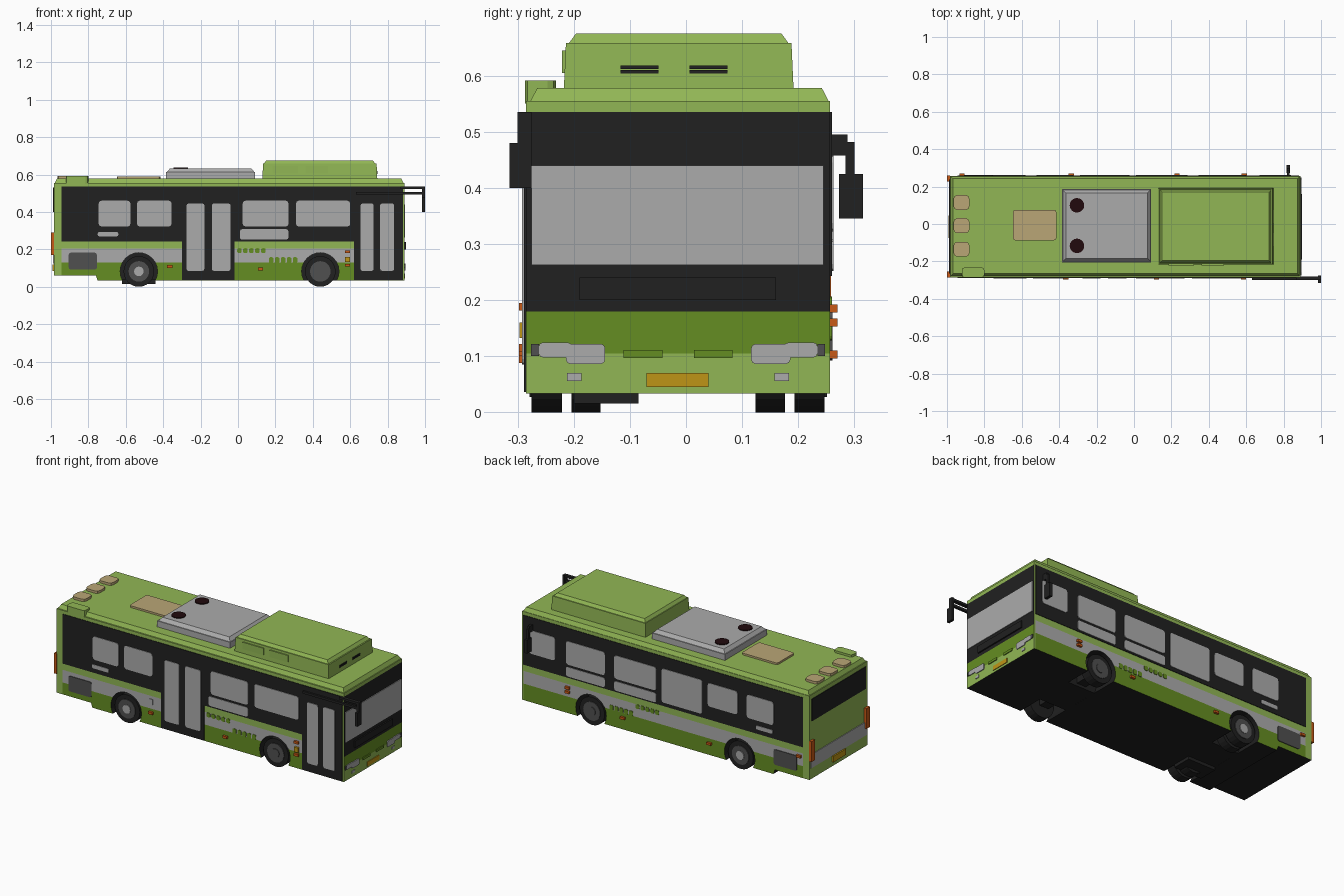
import bpy, bmesh, math
from mathutils import Vector

if "Cube" in bpy.data.objects:
    bpy.data.objects.remove(bpy.data.objects["Cube"])

COLOURS = {
    "light_green": (0.285, 0.47, 0.09), "dark_green": (0.13, 0.27, 0.016),
    "silver": (0.41, 0.41, 0.41), "black": (0.015, 0.015, 0.015),
    "tan": (0.49, 0.38, 0.18), "orange": (0.58, 0.10, 0.008),
    "amber": (0.52, 0.30, 0.008), "maroon": (0.015, 0.003, 0.004),
    "dark_grey": (0.08, 0.08, 0.08),
}
MATS = {}
for key, rgb in COLOURS.items():
    m = bpy.data.materials.new(key)
    m.use_nodes = True
    m.diffuse_color = (*rgb, 1)
    m.node_tree.nodes["Principled BSDF"].inputs["Base Color"].default_value = (*rgb, 1)
    MATS[key] = m

YR, YL, YC = -0.285, 0.257, -0.014     # right wall, left wall, middle
XR, XF = -0.985, 0.89                  # rear and front faces
WHEELS, WZ = (-0.53, 0.44), 0.082


def finish(name, bm, mats):
    bmesh.ops.recalc_face_normals(bm, faces=bm.faces)
    me = bpy.data.meshes.new(name)
    bm.to_mesh(me)
    bm.free()
    for k in mats:
        me.materials.append(MATS[k])
    ob = bpy.data.objects.new(name, me)
    bpy.context.collection.objects.link(ob)
    return ob


def box(name, x, y, z, mat, round_axis=None, radius=0.0, taper=0.0):
    """Box from ranges; optionally rounds edges along one axis or insets the top."""
    bm = bmesh.new()
    bmesh.ops.create_cube(bm, size=1)
    for v in bm.verts:
        top = v.co.z > 0
        for i, (a, b) in enumerate((x, y, z)):
            s = v.co[i]
            v.co[i] = (a + b) / 2 + s * (b - a)
            if top and i < 2:
                v.co[i] -= math.copysign(taper, s)
    if round_axis is not None:
        edges = [e for e in bm.edges
                 if abs((e.verts[0].co - e.verts[1].co).normalized()[round_axis]) > 0.9]
        bmesh.ops.bevel(bm, geom=edges, offset=radius, segments=2, profile=0.5, affect='EDGES')
    return finish(name, bm, [mat])


def side_plate(name, side, x, z, mat, out=0.003, radius=0.0):
    """Thin plate on the right (-1) or left (+1) wall."""
    y = (YR - out, YR + 0.002) if side < 0 else (YL - 0.002, YL + out)
    return box(name, x, y, z, mat, 1 if radius else None, radius)


def front_plate(name, y, z, mat, out=0.004, radius=0.0):
    return box(name, (XF - 0.002, XF + out), y, z, mat, 0 if radius else None, radius)


def rear_plate(name, y, z, mat, out=0.004):
    return box(name, (XR - out, XR + 0.002), y, z, mat)


def disc(name, centre, radius, depth, axis, mat, sides=24, r2=None):
    bm = bmesh.new()
    bmesh.ops.create_cone(bm, cap_ends=True, segments=sides, radius1=radius,
                          radius2=radius if r2 is None else r2, depth=depth)
    rot = Vector((0, 0, 1)).rotation_difference(Vector(axis)).to_matrix()
    for v in bm.verts:
        v.co = rot @ v.co + Vector(centre)
    return finish(name, bm, [mat])


# Body shell: side outline with wheel arches, extruded across, coloured by height
outline = [(XR, 0.06), (-0.76, 0.06), (-0.75, 0.033)]
for wx in WHEELS:
    for i in range(17):
        a = math.radians(209 - 238 * i / 16)
        outline.append((wx + 0.1 * math.cos(a), WZ + 0.1 * math.sin(a)))
outline += [(XF, 0.033), (XF, 0.555), (XR, 0.555)]
bm = bmesh.new()
face = bm.faces.new([bm.verts.new((x, YR, z)) for x, z in outline])
ext = bmesh.ops.extrude_face_region(bm, geom=[face])
bmesh.ops.translate(bm, vec=(0, YL - YR, 0),
                    verts=[g for g in ext["geom"] if isinstance(g, bmesh.types.BMVert)])
bmesh.ops.recalc_face_normals(bm, faces=bm.faces)
bmesh.ops.triangulate(bm, faces=bm.faces)
cuts = [((0, 0, z), (0, 0, 1)) for z in (0.105, 0.13, 0.18, 0.205, 0.535)]
cuts += [((x, 0, 0), (1, 0, 0)) for x in (-0.945, 0.882)]
for co, no in cuts:
    bmesh.ops.bisect_plane(bm, geom=bm.verts[:] + bm.edges[:] + bm.faces[:],
                           plane_co=co, plane_no=no)
names = ["light_green", "dark_green", "silver", "black"]
for f in bm.faces:
    c, n = f.calc_center_median(), f.normal
    k = 0
    if n.x > 0.9 and c.x > 0.885:
        k = 3 if 0.18 < c.z < 0.535 else 1 if 0.105 < c.z < 0.18 else 0
    elif abs(n.y) > 0.5:
        if -0.945 < c.x < 0.882:
            k = 1 if c.z < 0.13 else 2 if c.z < 0.205 else 0
    elif c.z < 0.3 and c.x > -0.98:
        k = 3
    f.material_index = k
finish("body_shell", bm, names)

box("roof", (XR + 0.005, XF - 0.005), (YR + 0.008, YL - 0.003), (0.555, 0.578), "light_green", taper=0.012)
for wx in WHEELS:
    box("wheel_well_core", (wx - 0.11, wx + 0.11), (-0.13, 0.10), (0.034, 0.2), "black")
    box("axle", (wx - 0.03, wx + 0.03), (-0.2, 0.17), (0.05, 0.11), "black")
box("underfloor_unit", (-0.62, -0.44), (-0.2, -0.085), (0.016, 0.04), "black")

# Wheels: single front tyres, twin rear tyres
for wx in WHEELS:
    for s, outer, inner in ((-1, -0.248, -0.178), (1, 0.220, 0.150)):
        disc("tyre", (wx, outer, WZ), 0.082, 0.054, (0, 1, 0), "black")
        if wx < 0:
            disc("inner_tyre", (wx, inner, WZ), 0.082, 0.052, (0, 1, 0), "black")
        disc("wheel_rim", (wx, outer + s * 0.028, WZ), 0.055, 0.006, (0, 1, 0), "dark_grey")
        disc("hub", (wx, outer + s * 0.031, WZ), 0.026, 0.008, (0, 1, 0),
             "silver" if wx < 0 else "dark_grey", 12)

# Side glazing bands and windows
for s in (-1, 1):
    side_plate("glazing_band", s, (-0.945, 0.882), (0.243, 0.535), "black")
    side_plate("engine_grille", s, (-0.905, -0.755), (0.092, 0.182), "dark_grey", 0.004, 0.01)
    side_plate("small_vent_window", s, (-0.75, -0.64), (0.27, 0.293), "silver", 0.006, 0.008)
right_windows = [(-0.745, -0.575), (-0.54, -0.355), (0.025, 0.27), (0.31, 0.60)]
left_windows = [(0.67, 0.84), (0.345, 0.60), (0.01, 0.285), (-0.52, -0.325), (-0.755, -0.58)]
for s, spans in ((-1, right_windows), (1, left_windows)):
    for x in spans:
        side_plate("window", s, x, (0.322, 0.46), "silver", 0.006, 0.015)
side_plate("escape_window", 1, (-0.29, -0.025), (0.265, 0.465), "silver", 0.006, 0.012)
for s, x in ((-1, (0.01, 0.27)), (1, (0.01, 0.285)), (1, (0.345, 0.60))):
    side_plate("lower_window", s, x, (0.252, 0.308), "silver", 0.006, 0.012)

# Doors on the right side
for x, panes in (((-0.30, -0.02), ((-0.275, -0.18), (-0.14, -0.04))),
                 ((0.62, 0.882), ((0.655, 0.725), (0.76, 0.835)))):
    side_plate("door", -1, x, (0.036, 0.535), "black", 0.004)
    for p in panes:
        side_plate("door_pane", -1, p, (0.085, 0.445), "silver", 0.007, 0.01)

# Leafy trim along the silver stripe
for s in (-1, 1):
    for i in range(5):
        side_plate("leaf_trim", s, (0.165 + 0.032 * i, 0.19 + 0.032 * i), (0.128, 0.158), "dark_green", 0.003, 0.008)
        side_plate("leaf_trim", s, (-0.005 + 0.032 * i, 0.02 + 0.032 * i), (0.18, 0.206), "dark_green", 0.003, 0.008)

# Side marker lamps
for s, x, z in ((-1, -0.365, 0.108), (-1, 0.12, 0.095), (-1, 0.585, 0.188), (-1, 0.585, 0.115),
                (1, 0.59, 0.185), (1, 0.59, 0.16), (1, 0.23, 0.103), (1, -0.335, 0.103), (1, -0.92, 0.185)):
    side_plate("marker_lamp", s, (x - 0.014, x + 0.014), (z - 0.007, z + 0.007), "orange", 0.013)
side_plate("side_indicator", -1, (0.573, 0.598), (0.132, 0.16), "amber", 0.012)
side_plate("fuel_flap", -1, (-0.385, -0.355), (0.155, 0.187), "silver", 0.003)

# Front end
front_plate("windshield", (-0.275, 0.245), (0.262, 0.44), "silver")
front_plate("front_panel", (-0.19, 0.16), (0.20, 0.24), "black", 0.008)
front_plate("front_licence_plate", (-0.07, 0.04), (0.045, 0.07), "amber")
for s in (-1, 1):
    y = sorted((YC + s * 0.13, YC + s * 0.20))
    front_plate("headlight", y, (0.086, 0.122), "silver", 0.005, 0.008)
    y = sorted((YC + s * 0.19, YC + s * 0.248))
    front_plate("headlight_outer", y, (0.098, 0.124), "silver", 0.005, 0.006)
    y = sorted((YC + s * 0.248, YC + s * 0.262))
    front_plate("corner_lamp", y, (0.10, 0.122), "dark_grey", 0.005)
    y = sorted((YC + s * 0.172, YC + s * 0.198))
    front_plate("fog_lamp", y, (0.056, 0.07), "silver", 0.004)
    y = sorted((YC + s * 0.028, YC + s * 0.097))
    front_plate("front_slot", y, (0.097, 0.111), "dark_green", 0.005)

# Rear end
rear_plate("rear_window", (-0.265, 0.237), (0.40, 0.53), "black")
rear_plate("rear_silver_band", (-0.275, 0.247), (0.125, 0.205), "silver")
rear_plate("rear_licence_plate", (-0.075, 0.045), (0.085, 0.12), "amber", 0.008)
for s in (-1, 1):
    y = sorted((YC + s * 0.24, YC + s * 0.272))
    rear_plate("tail_lamp", y, (0.17, 0.29), "orange", 0.015)

# Roof equipment
box("roof_pod_base", (0.13, 0.745), (-0.218, 0.192), (0.57, 0.658), "light_green", taper=0.004)
box("roof_pod_lid", (0.137, 0.735), (-0.21, 0.184), (0.656, 0.675), "light_green", taper=0.014)
for y in (-0.083, 0.04):
    for z in (0.607, 0.615):
        box("pod_vent", (0.735, 0.746), (y - 0.034, y + 0.034), (z - 0.003, z + 0.003), "black")
for x in ((0.185, 0.32), (0.36, 0.48)):
    box("pod_hatch", x, (-0.221, -0.21), (0.605, 0.645), "light_green")
box("air_conditioner", (-0.385, 0.092), (-0.205, 0.187), (0.57, 0.613), "silver")
box("air_conditioner_top", (-0.38, 0.088), (-0.2, 0.182), (0.613, 0.632), "silver", taper=0.016)
for y in (0.10, -0.117):
    disc("cooling_fan", (-0.305, y, 0.633), 0.039, 0.008, (0, 0, 1), "maroon", 16)
box("roof_hatch", (-0.648, -0.415), (-0.087, 0.075), (0.57, 0.589), "tan", 2, 0.012)
for y in (0.115, -0.009, -0.135):
    box("rear_roof_vent", (-0.965, -0.88), (y - 0.04, y + 0.04), (0.57, 0.592), "tan", 2, 0.02)
box("roof_side_box", (-0.92, -0.80), (-0.287, -0.232), (0.55, 0.591), "light_green", 2, 0.015)

# Mirrors: right on a long forward arm, left on a short bracket
box("right_mirror_rail", (0.63, 0.99), (-0.3, -0.286), (0.492, 0.506), "black")
box("right_mirror_arm", (0.87, 0.995), (-0.3, -0.28), (0.522, 0.535), "black")
box("right_mirror_stem", (0.985, 1.0), (-0.3, -0.275), (0.47, 0.535), "black")
box("right_mirror", (0.985, 1.0), (-0.315, -0.275), (0.40, 0.48), "black")
box("left_mirror_arm", (0.818, 0.832), (0.25, 0.288), (0.458, 0.495), "black")
box("left_mirror_stem", (0.818, 0.832), (0.284, 0.3), (0.42, 0.482), "black")
box("left_mirror", (0.816, 0.834), (0.273, 0.315), (0.345, 0.425), "black")
